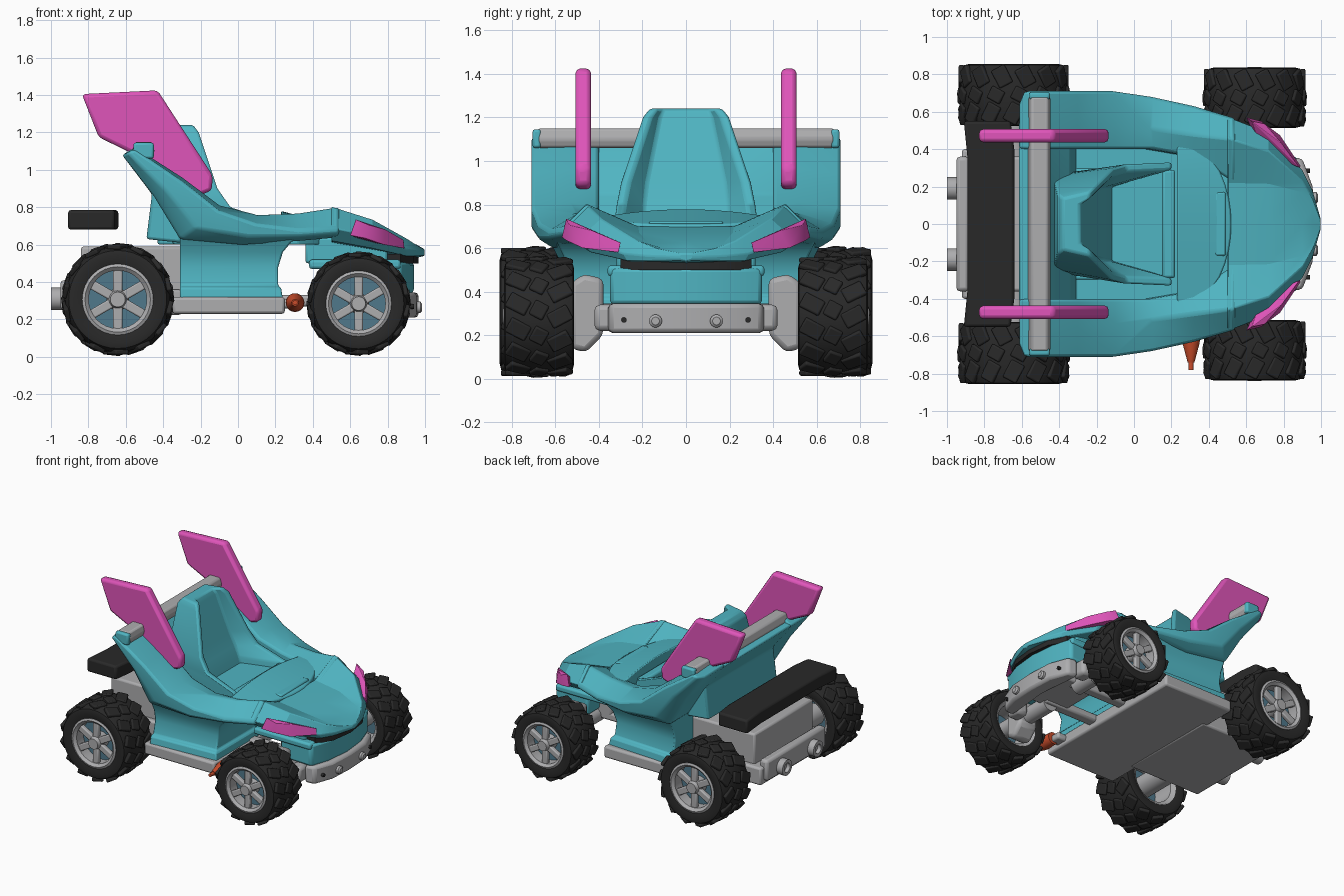
import bpy, bmesh, math
from mathutils import Vector, Matrix

if "Cube" in bpy.data.objects:
    bpy.data.objects.remove(bpy.data.objects["Cube"])


def material(name, r, g, b):
    m = bpy.data.materials.new(name)
    m.diffuse_color = (r, g, b, 1)
    m.use_nodes = True
    m.node_tree.nodes["Principled BSDF"].inputs["Base Color"].default_value = m.diffuse_color
    return m


TEAL = material("teal", .08, .46, .54)
PINK = material("pink", .74, .09, .49)
GREY = material("grey", .42, .42, .43)
BLACK = material("black", .022, .022, .022)
RED = material("red_orange", .6, .075, .025)
SLATE = material("slate_blue", .08, .19, .26)


def finish(name, bm, mat, bevel=0, mirror=False, angle=35):
    bmesh.ops.recalc_face_normals(bm, faces=bm.faces)
    me = bpy.data.meshes.new(name)
    bm.to_mesh(me)
    bm.free()
    ob = bpy.data.objects.new(name, me)
    bpy.context.collection.objects.link(ob)
    me.materials.append(mat)
    bpy.ops.object.select_all(action='DESELECT')
    ob.select_set(True)
    bpy.context.view_layer.objects.active = ob
    bpy.ops.object.shade_smooth_by_angle(angle=math.radians(angle))
    if mirror:
        m = ob.modifiers.new("mirror", 'MIRROR')
        m.use_axis = (False, True, False)
        m.use_mirror_merge = False
    if bevel:
        b = ob.modifiers.new("bevel", 'BEVEL')
        b.width, b.segments = bevel, 2
        b.limit_method, b.angle_limit = 'ANGLE', math.radians(25)
    return ob


def loft(name, rings, mat, bevel=0, mirror=False, loop=False, angle=35):
    bm = bmesh.new()
    rows = [[bm.verts.new(p) for p in r] for r in rings]
    n = len(rows[0])
    pairs = list(zip(rows, rows[1:])) + ([(rows[-1], rows[0])] if loop else [])
    for a, b in pairs:
        for i in range(n):
            bm.faces.new((a[i], a[(i + 1) % n], b[(i + 1) % n], b[i]))
    if not loop:
        bm.faces.new(rows[0])
        bm.faces.new(rows[-1])
    return finish(name, bm, mat, bevel, mirror, angle)


def prism(name, pts, axis, a, b, mat, bevel=0, mirror=False):
    """Extrude a 2D outline along an axis from a to b."""
    put = {'x': lambda u, v, t: (t, u, v), 'y': lambda u, v, t: (u, t, v),
           'z': lambda u, v, t: (u, v, t)}[axis]
    return loft(name, [[put(u, v, t) for u, v in pts] for t in (a, b)], mat, bevel, mirror)


def box(name, x, y, z, mat, bevel=.015, mirror=False):
    return prism(name, [(x[0], y[0]), (x[1], y[0]), (x[1], y[1]), (x[0], y[1])],
                 'z', z[0], z[1], mat, bevel, mirror)


def lathe(name, prof, c, axis, mat, loop=False, n=32, mirror=False):
    rings = []
    for r, t in prof:
        ring = []
        for i in range(n):
            u, v = r * math.cos(math.tau * i / n), r * math.sin(math.tau * i / n)
            p = (u, t, v) if axis == 'y' else (t, u, v)
            ring.append(Vector(c) + Vector(p))
        rings.append(ring)
    return loft(name, rings, mat, 0, mirror, loop)


def blocks(name, mats, mat, bevel=0):
    bm = bmesh.new()
    for m in mats:
        bmesh.ops.create_cube(bm, size=1, matrix=m)
    return finish(name, bm, mat, bevel)


def sym(pts):
    return pts + [(u, -v) for u, v in reversed(pts) if v != 0]


# Wheels: tyre, tread, rim, spokes, hub
def wheel(tag, x, y, z, R, half, s):
    c, k = Vector((x, y, z)), R / .3
    prof = [(.185, -.9), (.235, -.98), (.262, -.94), (.28, -.7), (.289, 0),
            (.28, .7), (.262, .94), (.235, .98), (.185, .9), (.18, 0)]
    lathe(tag + "_tyre", [(r * k, t * half) for r, t in prof], c, 'y', BLACK, True, 40)
    tread = []
    for i in range(14):
        for row, off in ((-.58, 0), (.58, .5), (0, .25)):
            a = math.tau * (i + off) / 14
            base = Matrix.Translation(c) @ Matrix.Rotation(a, 4, 'Y')
            tread.append(base @ Matrix.Translation((0, row * half, R * (.935 if row else .955)))
                         @ Matrix.Rotation(math.radians(28 if row > 0 else -28), 4, 'Z')
                         @ Matrix.Diagonal((.08 * k, (.62 if row else .42) * half, .027 * k, 1)))
    blocks(tag + "_tread", tread, BLACK, .008)
    rim = [(.16, -.8), (.19, -.92), (.19, .92), (.175, .96), (.155, .85)]
    lathe(tag + "_rim", [(r * k, t * half * s) for r, t in rim], c, 'y', GREY, True)
    lathe(tag + "_brake_disc", [(.165 * k, s * .03), (.165 * k, s * .06)], c, 'y', SLATE)
    lathe(tag + "_hub", [(.06 * k, 0), (.06 * k, s * .12), (.045 * k, s * .14), (.04 * k, s * .165)],
          c, 'y', GREY)
    blocks(tag + "_spokes", [Matrix.Translation(c) @ Matrix.Rotation(math.tau * i / 6, 4, 'Y')
                             @ Matrix.Translation((0, s * .12, .105 * k))
                             @ Matrix.Diagonal((.05 * k, .035, .135 * k, 1)) for i in range(6)],
           GREY, .008)


for s, side in ((1, "left"), (-1, "right")):
    wheel("rear_" + side, -.643, s * .69, .307, .3, .17, s)
    wheel("front_" + side, .645, s * .675, .285, .277, .165, s)

# Chassis tray, engine and rear bumper
box("chassis_tray", (-.35, .25), (-.65, .65), (.23, .32), GREY)
box("rear_tray", (-.92, -.3), (-.4, .4), (.225, .36), GREY)
box("engine_block", (-.84, -.29), (-.36, .36), (.34, .59), GREY)
box("rear_bumper", (-.95, -.88), (-.36, .36), (.25, .41), GREY, .02)
lathe("exhaust", [(.035, -.97), (.035, -1), (.06, -1), (.06, -.93)], (0, .19, .31), 'x', GREY, mirror=True)
pad = [(-.91, -.55), (-.66, -.55), (-.64, -.4), (-.64, .4), (-.66, .55), (-.91, .55), (-.89, .35), (-.89, -.35)]
prism("rear_pad", pad, 'z', .68, .785, BLACK, .015)
lathe("rear_axle", [(.08, .3), (.08, .66)], (-.643, 0, .307), 'y', GREY, mirror=True)

# Lower hull between tray and side panels, flaring into them
hull = [(.31, .24, .64), (.37, .23, .63), (.38, .215, .6), (.48, .215, .575), (.56, .24, .59),
        (.62, .29, .62), (.67, .38, .645)]
loft("lower_hull", [[(-.31, -y, z), (x, -y * .95, z), (x, y * .95, z), (-.31, y, z)] for z, x, y in hull],
     TEAL, .012)

# Side panels: xt, zt, xb, zb, y inner, y crest, y outer, inner drop, outer drop
stations = [(-.55, 1.12, -.62, 1.08, .40, .55, .71, 0, .01),
            (-.30, .96, -.45, .86, .40, .55, .71, .01, .02),
            (-.10, .81, -.31, .63, .40, .53, .71, .02, .03),
            (.10, .76, .02, .60, .40, .51, .68, .03, .05),
            (.32, .77, .32, .62, .36, .48, .63, .05, .09),
            (.54, .805, .54, .64, .22, .455, .565, .105, .115)]
rings = []
for xt, zt, xb, zb, yi, yc, yo, di, do in stations:
    xm, zm = xb + (xt - xb) * .4, zb + (zt - do - zb) * .4
    rings.append([(xt, yi, zt - di), (xt, yc, zt), (xt, yo, zt - do), (xm, yo, zm),
                  (xb, yo - .07, zb), (xb, yi, zb)])
loft("side_panel", rings, TEAL, .018, True, angle=40)

# Panel behind the seat, cross beam, pink fins
prism("rear_panel", [(-.62, 1.08), (-.46, .87), (-.49, .63), (-.3, .61), (-.34, .85), (-.53, 1.1)],
      'y', -.42, .42, TEAL, .015)
prism("cross_beam", [(-.57, 1.09), (-.55, 1.06), (-.46, 1.06), (-.445, 1.1), (-.46, 1.15), (-.55, 1.15)],
      'y', -.68, .68, GREY, .012)
fin = [(-.835, 1.405), (-.43, 1.425), (-.135, .97), (-.14, .89), (-.2, .865), (-.55, 1.08), (-.745, 1.175)]
prism("tail_fin", fin, 'y', .437, .507, PINK, .02, True)
box("beam_end_cap", (-.56, -.45), (.665, .705), (1.06, 1.145), TEAL, .012, True)

# Hood with raised fenders
hood = [(.5, [(.70, 0), (.70, .22), (.805, .46), (.69, .575), (.62, .50), (.6, 0)]),
        (.72, [(.67, 0), (.67, .215), (.735, .39), (.645, .49), (.58, .44), (.56, 0)]),
        (.9, [(.625, 0), (.62, .17), (.635, .23), (.575, .29), (.54, .27), (.53, 0)]),
        (.955, [(.6, 0), (.595, .09), (.598, .14), (.565, .18), (.54, .16), (.53, 0)]),
        (.998, [(.575, 0), (.575, .01), (.573, .02), (.56, .03), (.545, .02), (.54, 0)])]
loft("hood", [[(x, y, z) for z, y in sym(r)] for x, r in hood], TEAL, .006, angle=16)

# Dashboard arc in front of the seat
dash = []
for i in range(-6, 7):
    y = i * .07
    f = 1 - (y / .43) ** 2
    xe = .27 + .25 * math.sqrt(f)
    dash.append([(.23, y, .735 + .045 * f), (xe, y, .735 - .03 * f), (xe, y, .6), (.23, y, .6)])
loft("dashboard", dash, TEAL, .008)
box("dash_ridge", (.43, .49), (-.17, .17), (.68, .725), TEAL, .01)

# Bucket seat: z, x rear, x inner, x front, half width
seat = [(.6, -.43, -.1, .2, .33), (.72, -.43, -.13, .2, .33), (.8, -.43, -.16, -.04, .32),
        (.9, -.43, -.2, -.11, .3), (1.2, -.41, -.27, -.21, .2), (1.24, -.38, -.29, -.24, .17)]
loft("seat_shell", [[(xf, -y, z), (xr, -y * .8, z), (xr, y * .8, z), (xf, y, z),
                     (xf, y - .04, z), (xi, y * .6, z), (xi, -y * .6, z), (xf, -y + .04, z)]
                    for z, xr, xi, xf, y in seat], TEAL, .012)
box("seat_cushion", (-.35, .2), (-.3, .3), (.6, .675), TEAL)
box("seat_front_lip", (.15, .22), (-.29, .29), (.6, .72), TEAL)

# Headlights wrapped round the fender corners
bm = bmesh.new()
for p in [(.605, .565, .665), (.63, .55, .735), (.70, .535, .705), (.79, .43, .68), (.885, .30, .625),
          (.89, .31, .58), (.78, .475, .60), (.68, .55, .635), (.60, .57, .65), (.68, .4, .62)]:
    bm.verts.new(p)
bmesh.ops.convex_hull(bm, input=bm.verts)
finish("headlight", bm, PINK, .01, True)

# Front bumper, dark grille strip, front core
prism("front_bumper_upper", sym([(.94, 0), (.92, .2), (.87, .35), (.6, .34)]), 'z', .34, .51, TEAL, .02)
prism("grille_strip", sym([(.965, 0), (.94, .18), (.87, .3), (.6, .3)]), 'z', .5, .55, BLACK)
prism("front_bumper_lower", sym([(.965, 0), (.955, .2), (.9, .35), (.82, .36), (.82, .3), (.85, 0)]),
      'z', .21, .345, GREY, .02)
lathe("bumper_bolt", [(.03, .93), (.03, .975), (.018, .985)], (0, .14, .265), 'x', GREY, n=16, mirror=True)
lathe("small_bolt", [(.013, .9), (.013, .94)], (0, .285, .27), 'x', BLACK, n=12, mirror=True)
box("front_core", (.36, .8), (-.32, .32), (.5, .64), TEAL)
box("front_shelf", (.38, .87), (-.36, .36), (.47, .52), TEAL)
box("front_frame", (.5, .8), (-.2, .2), (.28, .5), GREY)

# Front suspension
box("chassis_strut", (.2, .7), (.12, .2), (.27, .33), GREY, .015, True)
lathe("front_axle", [(.06, .15), (.06, .66)], (.645, 0, .285), 'y', GREY, mirror=True)
prism("steering_knuckle", [(.38, .2), (.46, .12), (.53, .14), (.53, .44), (.47, .48), (.38, .46)],
      'x', .57, .73, GREY, .025, True)
box("suspension_arm", (.72, .82), (.3, .42), (.22, .34), GREY, .025, True)

# Red side nozzle, right side only
lathe("side_nozzle", [(.045, -.52), (.05, -.6), (.045, -.64), (.018, -.74), (.013, -.74), (.013, -.78)],
      (.305, 0, .29), 'y', RED, n=20)
box("nozzle_mount", (.2, .32), (-.55, -.45), (.26, .31), GREY)
